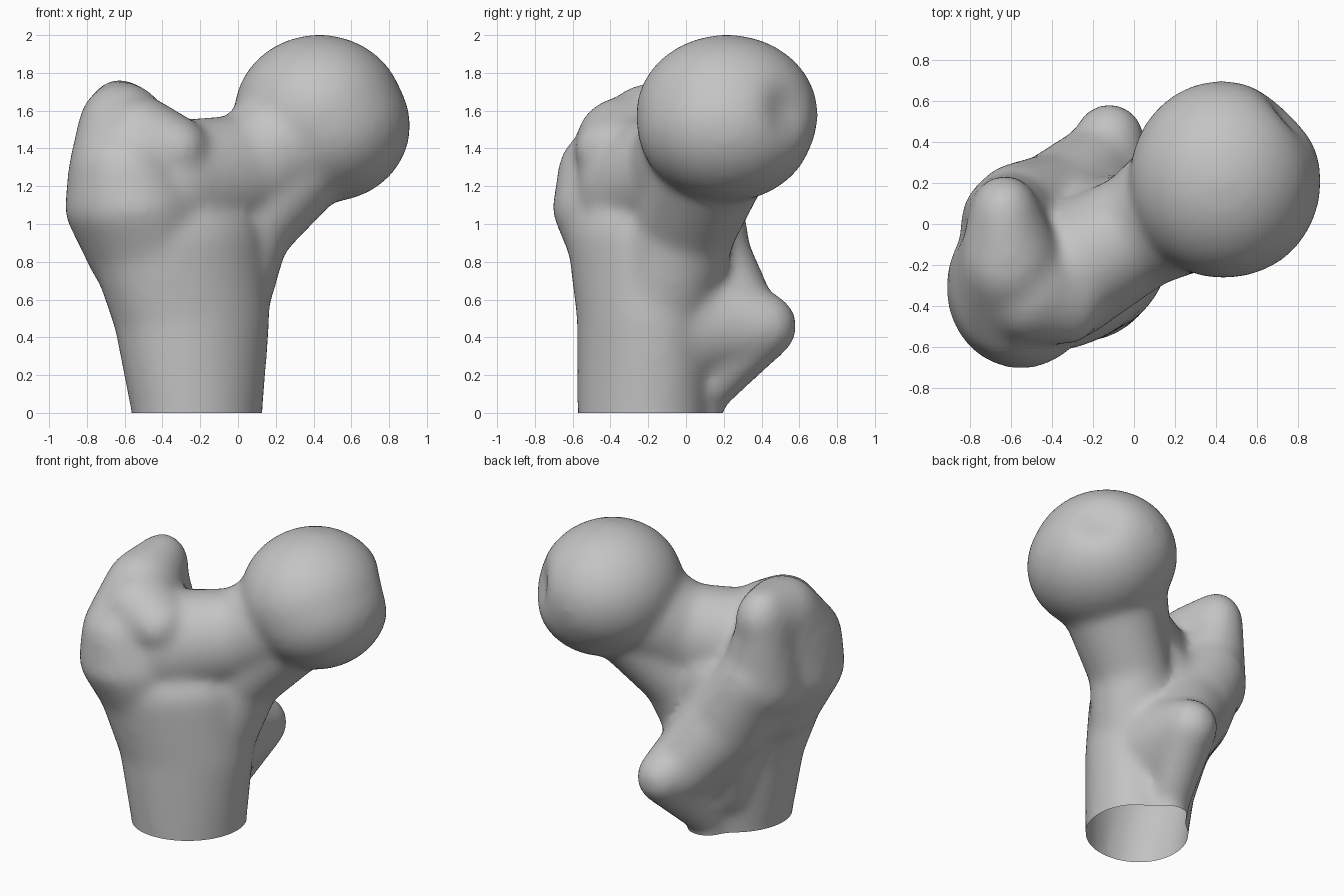
import bpy, bmesh, math
from mathutils import Vector, Matrix

cube = bpy.data.objects.get("Cube")
if cube:
    bpy.data.objects.remove(cube, do_unlink=True)

mesh = bpy.data.meshes.new("bone_masses")
source = bpy.data.objects.new("bone_masses", mesh)
bpy.context.collection.objects.link(source)
bm = bmesh.new()


def blob(target, centre, radii, turn=0):
    """Ellipsoid at centre, turned about the vertical by degrees."""
    matrix = (Matrix.Translation(centre) @ Matrix.Rotation(math.radians(turn), 4, "Z")
              @ Matrix.Diagonal((*radii, 1)))
    bmesh.ops.create_uvsphere(target, u_segments=32, v_segments=20,
                              radius=1, matrix=matrix)


def limb(*blobs):
    """Chain of ellipsoids, each pair wrapped in a convex hull."""
    for first, second in zip(blobs, blobs[1:]):
        part = bmesh.new()
        blob(part, *first)
        blob(part, *second)
        hull = bmesh.ops.convex_hull(part, input=part.verts[:])
        junk = {g for g in hull["geom_interior"] + hull["geom_unused"]
                if isinstance(g, bmesh.types.BMVert)}
        bmesh.ops.delete(part, geom=list(junk), context="VERTS")
        temp = bpy.data.meshes.new("temp")
        part.to_mesh(temp)
        part.free()
        bm.from_mesh(temp)
        bpy.data.meshes.remove(temp)


# Ball head, fuller at its lower outer side
limb(((0.43, 0.217, 1.58), (0.455, 0.485, 0.424)),
     ((0.475, 0.21, 1.52), (0.44, 0.47, 0.405)))
# Shaft, flaring upwards
limb(((-0.215, -0.23, -0.4), (0.36, 0.32, 0.3), 45),
     ((-0.215, -0.23, 0.0), (0.365, 0.325, 0.3), 45),
     ((-0.245, -0.22, 0.5), (0.43, 0.34, 0.3), 25),
     ((-0.33, -0.24, 0.9), (0.49, 0.36, 0.3), 25))
# Neck and its lower buttress
limb(((0.3, 0.14, 1.45), (0.34, 0.36, 0.33)),
     ((0.03, -0.03, 1.27), (0.27, 0.29, 0.31)),
     ((-0.35, -0.25, 1.2), (0.3, 0.33, 0.35)))
limb(((0.36, 0.15, 1.36), (0.3, 0.32, 0.25)),
     ((0.03, 0.0, 0.98), (0.25, 0.27, 0.25)),
     ((-0.11, -0.12, 0.6), (0.28, 0.28, 0.25)))
# Greater trochanter with its backward hooked tip
limb(((-0.45, -0.26, 0.78), (0.33, 0.33, 0.18)),
     ((-0.55, -0.31, 1.08), (0.37, 0.4, 0.24)),
     ((-0.59, -0.3, 1.28), (0.31, 0.38, 0.27)),
     ((-0.61, -0.17, 1.5), (0.24, 0.28, 0.25)),
     ((-0.63, 0.05, 1.55), (0.17, 0.19, 0.22)))
limb(((-0.64, 0.04, 1.5), (0.17, 0.19, 0.22)),
     ((-0.58, -0.01, 1.1), (0.27, 0.28, 0.25)))
# Front tubercle
limb(((-0.52, -0.31, 1.45), (0.23, 0.27, 0.23)),
     ((-0.32, -0.37, 1.39), (0.17, 0.22, 0.18)))
# Broad back swelling and ridge down to the lesser trochanter
limb(((-0.57, 0.02, 1.12), (0.24, 0.28, 0.28)),
     ((-0.38, 0.07, 0.8), (0.28, 0.28, 0.3)),
     ((-0.18, 0.27, 0.5), (0.22, 0.22, 0.23)))
limb(((-0.2, -0.05, 1.05), (0.25, 0.27, 0.25)),
     ((-0.3, 0.02, 0.75), (0.3, 0.27, 0.3)),
     ((-0.25, -0.05, 0.3), (0.25, 0.23, 0.25)))
limb(((-0.18, 0.02, 0.5), (0.28, 0.25, 0.34)),
     ((-0.12, 0.41, 0.46), (0.175, 0.18, 0.18)),
     ((-0.22, 0.07, 0.06), (0.13, 0.13, 0.1)),
     ((-0.22, 0.05, -0.4), (0.12, 0.13, 0.1)))

bm.to_mesh(mesh)
bm.free()

# Fuse the masses into one skin
remesh = source.modifiers.new("fuse", "REMESH")
remesh.mode = "VOXEL"
remesh.voxel_size = 0.025
smooth = source.modifiers.new("soften", "SMOOTH")
smooth.factor = 0.5
smooth.iterations = 28
graph = bpy.context.evaluated_depsgraph_get()
skin = bpy.data.meshes.new_from_object(source.evaluated_get(graph))
bpy.data.objects.remove(source, do_unlink=True)

# Open cut at the base and shallow pit on the ball
bm = bmesh.new()
bm.from_mesh(skin)
bmesh.ops.bisect_plane(bm, geom=bm.verts[:] + bm.edges[:] + bm.faces[:],
                       plane_co=(0, 0, 0), plane_no=(0, 0, 1), clear_inner=True)
pit = Vector((0.76, 0.54, 1.6))
inward = Vector((-0.7, -0.7, 0))
for v in bm.verts:
    v.co += inward * 0.05 * math.exp(-((v.co - pit).length / 0.14) ** 2)
bm.to_mesh(skin)
bm.free()

bone = bpy.data.objects.new("upper_thigh_bone", skin)
bpy.context.collection.objects.link(bone)
grey = bpy.data.materials.new("bone_grey")
grey.use_nodes = True
colour = (0.55, 0.55, 0.55, 1)
grey.diffuse_color = colour
grey.node_tree.nodes["Principled BSDF"].inputs["Base Color"].default_value = colour
skin.materials.clear()
skin.materials.append(grey)
for face in skin.polygons:
    face.use_smooth = True
